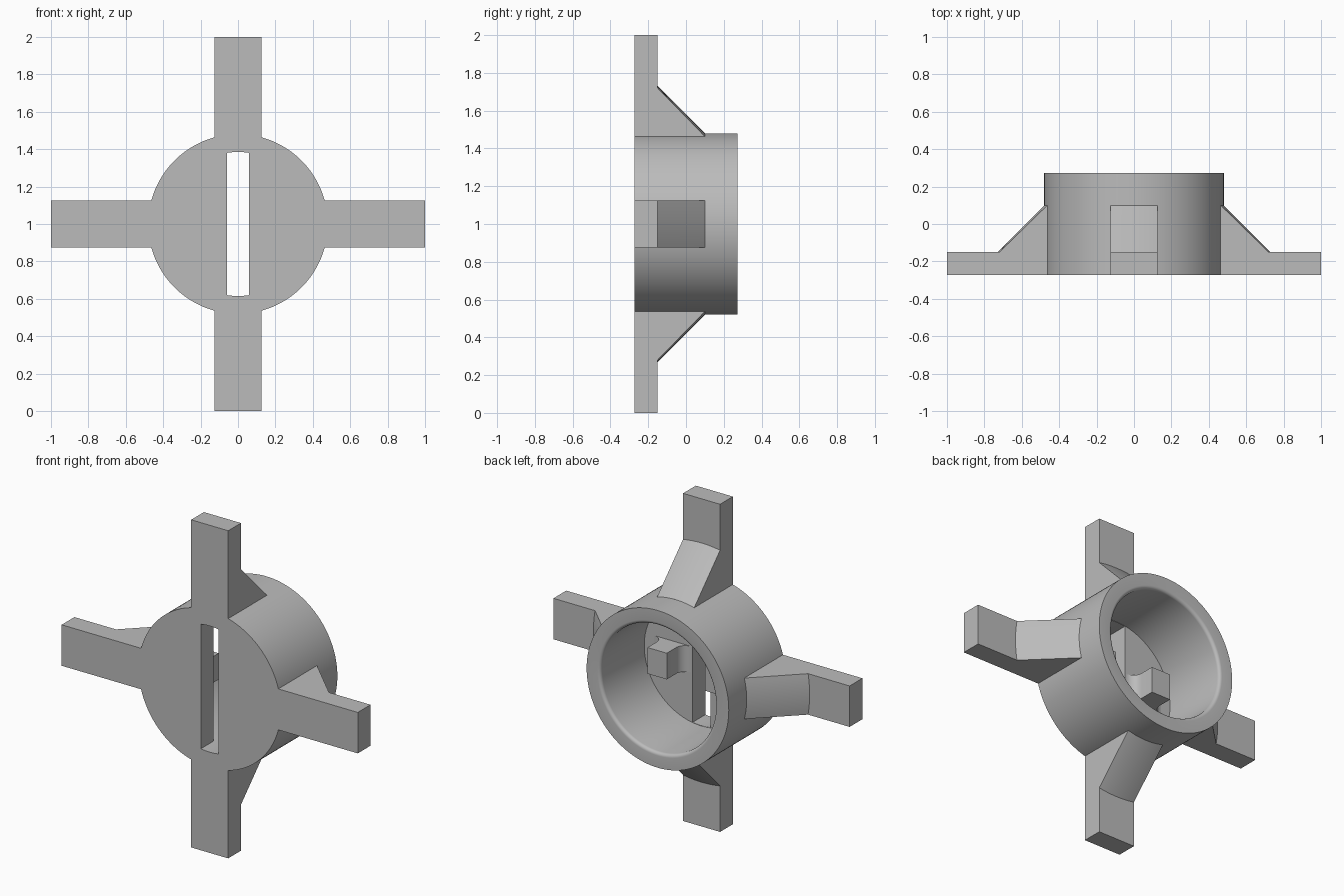
import bpy, bmesh, math
from mathutils import Matrix, Vector

cube = bpy.data.objects.get("Cube")
if cube:
    bpy.data.objects.remove(cube, do_unlink=True)

grey = bpy.data.materials.new("plain_grey")
grey.use_nodes = True
COLOUR = (0.5, 0.5, 0.5, 1)
grey.diffuse_color = COLOUR
grey.node_tree.nodes["Principled BSDF"].inputs["Base Color"].default_value = COLOUR

FRONT, BACK = -0.273, 0.273
FLOOR = -0.15
OUTER, INNER = 0.48, 0.387
HALF_ARM, HALF_SLOT = 0.125, 0.06
CENTRE = Matrix.Translation((0, 0, 1))


def finish(name, bm, matrix=CENTRE, smooth=True):
    bmesh.ops.recalc_face_normals(bm, faces=bm.faces)
    bm.transform(matrix)
    mesh = bpy.data.meshes.new(name)
    bm.to_mesh(mesh)
    bm.free()
    mesh.materials.append(grey)
    ob = bpy.data.objects.new(name, mesh)
    bpy.context.collection.objects.link(ob)
    if smooth:
        shade(ob)
    return ob


def shade(ob):
    bpy.ops.object.select_all(action='DESELECT')
    ob.select_set(True)
    bpy.context.view_layer.objects.active = ob
    bpy.ops.object.shade_smooth_by_angle(angle=math.radians(30))


def loft(sections):
    """Closed solid through a row of matching polygons."""
    bm = bmesh.new()
    rings = [[bm.verts.new(p) for p in s] for s in sections]
    for a, b in zip(rings, rings[1:]):
        for i in range(len(a)):
            j = (i + 1) % len(a)
            bm.faces.new((a[i], a[j], b[j], b[i]))
    bm.faces.new(rings[0])
    bm.faces.new(rings[-1])
    return bm


# Cup: a profile of radius and depth turned about the y axis
LIP = 0.02
profile = [(0, FRONT), (OUTER, FRONT), (OUTER, BACK)]
for i in range(6):
    a = math.pi / 2 * i / 5
    profile.append((INNER + LIP * (1 - math.sin(a)), BACK - LIP * (1 - math.cos(a))))
profile += [(INNER, FLOOR), (0, FLOOR)]
bm = bmesh.new()
verts = [bm.verts.new((r, y, 0)) for r, y in profile]
edges = [bm.edges.new(pair) for pair in zip(verts, verts[1:])]
bmesh.ops.spin(bm, geom=verts + edges, cent=(0, 0, 0), axis=(0, 1, 0),
               angle=math.tau, steps=128)
bmesh.ops.remove_doubles(bm, verts=bm.verts, dist=1e-5)
cup = finish("cup", bm, smooth=False)

# Slot with round ends, cut through the cup floor
R_SLOT = INNER - 0.002
xs = [HALF_SLOT * (i / 4 - 1) for i in range(9)]
ends = [(x, math.sqrt(R_SLOT ** 2 - x * x)) for x in xs]
outline = ends + [(-x, -z) for x, z in ends]
cutter = finish("slot_cutter", loft([[(x, y, z) for x, z in outline]
                                    for y in (FRONT - 0.1, FLOOR + 0.05)]), smooth=False)
cutter.hide_render = True
cut = cup.modifiers.new("slot", 'BOOLEAN')
cut.operation = 'DIFFERENCE'
cut.solver = 'EXACT'
cut.object = cutter
bpy.context.view_layer.objects.active = cup
bpy.ops.object.modifier_apply(modifier="slot")
bpy.data.objects.remove(cutter, do_unlink=True)
shade(cup)

# Four arms, each with a sloping conical brace against the cup
ARM_BACK, BRACE_TOP, BRACE_FOOT = -0.15, 0.1, 0.73
sections = []
for i in range(13):
    t = HALF_ARM * (i / 6 - 1)
    root, top, foot = (math.sqrt(r * r - t * t) for r in (OUTER - 0.006, OUTER, BRACE_FOOT))
    sections.append([(t, FRONT, root), (t, FRONT, 1), (t, ARM_BACK, 1),
                     (t, ARM_BACK, foot), (t, BRACE_TOP, top), (t, BRACE_TOP, root)])
for i, name in enumerate(("top_arm", "left_arm", "bottom_arm", "right_arm")):
    finish(name, loft(sections), CENTRE @ Matrix.Rotation(i * math.pi / 2, 4, 'Y'))

# Two pegs on the cup floor, flared at the foot beside the slot
PEG_IN, PEG_OUT, PEG_TOP, PEG_HALF, FLARE = 0.13, 0.26, 0.0, 0.08, 0.06
arc = [math.pi / 2 * i / 8 for i in range(9)]
shape = [(PEG_IN - FLARE * (1 - math.sin(a)), FLOOR + FLARE * (1 - math.cos(a))) for a in arc]
shape += [(PEG_IN, PEG_TOP), (PEG_OUT, PEG_TOP)]
shape += [(PEG_OUT + FLARE * (1 - math.sin(a)), FLOOR + FLARE * (1 - math.cos(a)))
          for a in reversed(arc)]
shape = [(PEG_IN - FLARE, FLOOR - 0.01)] + shape + [(PEG_OUT + FLARE, FLOOR - 0.01)]
for side, name in ((1, "left_peg"), (-1, "right_peg")):
    finish(name, loft([[(side * x, y, z) for x, y in shape] for z in (-PEG_HALF, PEG_HALF)]))
